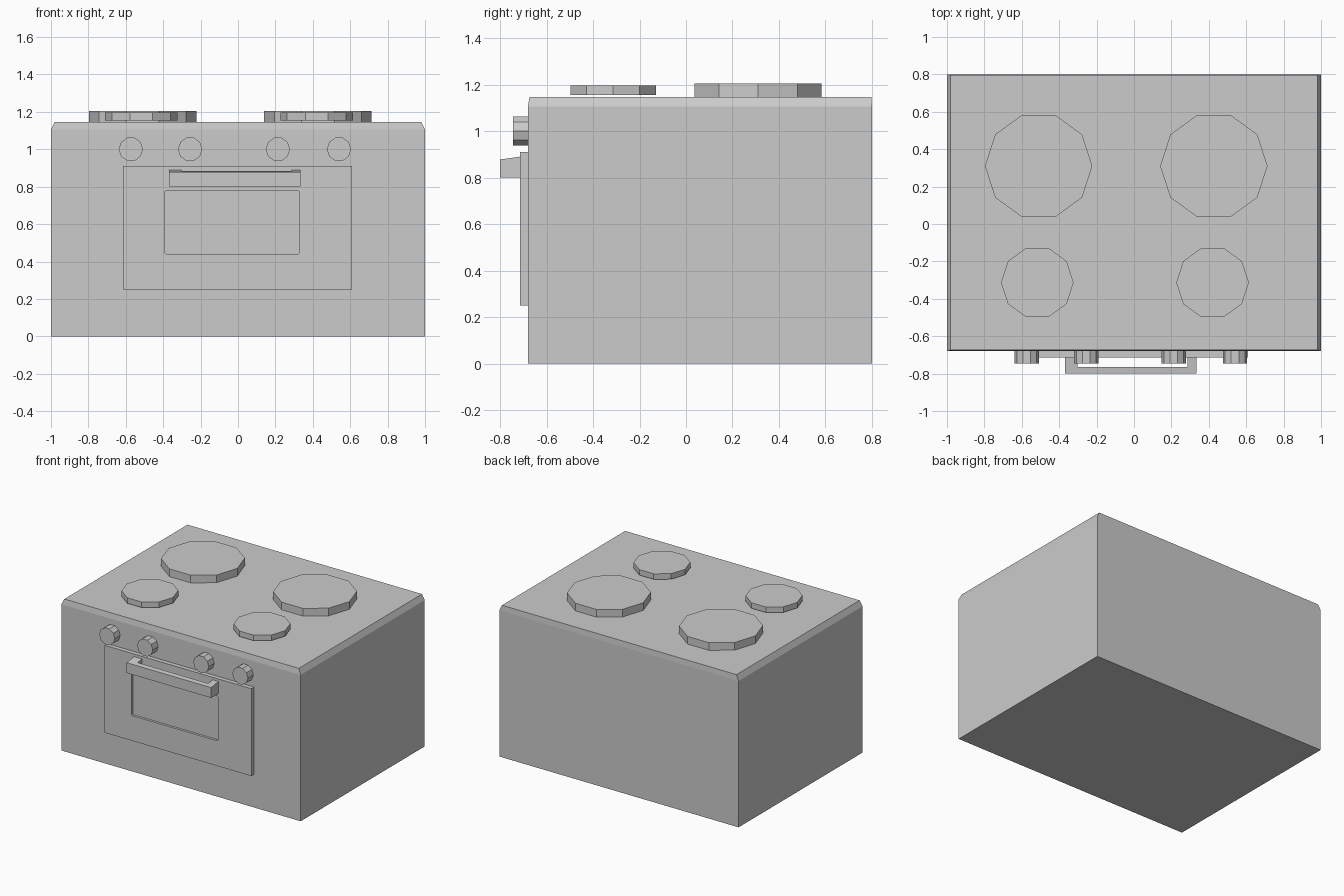
import bpy, bmesh, math
from mathutils import Matrix

if "Cube" in bpy.data.objects:
    bpy.data.objects.remove(bpy.data.objects["Cube"])


def new_object(name, bm):
    bmesh.ops.recalc_face_normals(bm, faces=bm.faces)
    mesh = bpy.data.meshes.new(name)
    bm.to_mesh(mesh)
    bm.free()
    obj = bpy.data.objects.new(name, mesh)
    bpy.context.collection.objects.link(obj)
    return obj


def prism(name, profile, z0, top):
    """Extrude an xy outline from z0 up to top(x, y)."""
    bm = bmesh.new()
    base = bm.faces.new([bm.verts.new((x, y, z0)) for x, y in profile])
    new = bmesh.ops.extrude_face_region(bm, geom=[base], use_keep_orig=True)["geom"]
    for v in new:
        if isinstance(v, bmesh.types.BMVert):
            v.co.z = top(v.co.x, v.co.y)
    return new_object(name, bm)


def box(name, lo, hi):
    (x0, y0, z0), (x1, y1, z1) = lo, hi
    return prism(name, [(x0, y0), (x1, y0), (x1, y1), (x0, y1)], z0, lambda x, y: z1)


def disc(name, radius, depth, centre, along_y=False):
    """Ten-sided disc with corners on the x axis."""
    bm = bmesh.new()
    bmesh.ops.create_cone(bm, cap_ends=True, segments=10, radius1=radius,
                          radius2=radius, depth=depth)
    # put a corner on +x whatever the primitive's starting angle
    v = bm.verts[:][0].co
    bmesh.ops.rotate(bm, verts=bm.verts,
                     matrix=Matrix.Rotation(-math.atan2(v.y, v.x), 3, 'Z'))
    if along_y:
        bmesh.ops.rotate(bm, verts=bm.verts, matrix=Matrix.Rotation(math.pi / 2, 3, 'X'))
    bmesh.ops.translate(bm, verts=bm.verts, vec=centre)
    return new_object(name, bm)


# Body: box with a narrow sloped rim around the top
bm = bmesh.new()
rings = [(1.0, -0.68, 0.80, 0.0), (1.0, -0.68, 0.80, 1.105), (0.98, -0.673, 0.797, 1.147)]
loops = [[bm.verts.new(p) for p in ((-w, a, z), (w, a, z), (w, b, z), (-w, b, z))]
         for w, a, b, z in rings]
for low, high in zip(loops, loops[1:]):
    for i in range(4):
        j = (i + 1) % 4
        bm.faces.new((low[i], low[j], high[j], high[i]))
bm.faces.new(loops[0][::-1])
bm.faces.new(loops[-1])
new_object("stove_body", bm)

# Hot plates
for side, xb, xf in (("left", -0.51, -0.517), ("right", 0.427, 0.42)):
    disc("back_burner_" + side, 0.287, 0.06, (xb, 0.31, 1.175))
    disc("front_burner_" + side, 0.194, 0.042, (xf, -0.313, 1.176))

# Control knobs
for i, x in enumerate((-0.573, -0.256, 0.213, 0.54)):
    disc(f"knob_{i + 1}", 0.065, 0.066, (x, -0.712, 1.0), along_y=True)

# Oven door with a shallow recessed window
door = box("oven_door", (-0.615, -0.713, 0.25), (0.61, -0.678, 0.91))
cutter = box("window_cutter", (-0.39, -0.75, 0.44), (0.33, -0.695, 0.78))
bm = bmesh.new()
bm.from_mesh(cutter.data)
corners = [e for e in bm.edges if abs(e.verts[0].co.y - e.verts[1].co.y) > 0.01]
bmesh.ops.bevel(bm, geom=corners, offset=0.007, segments=1, affect='EDGES')
bm.to_mesh(cutter.data)
bm.free()
cutter.hide_render = True
cutter.hide_set(True)
cut = door.modifiers.new("window", 'BOOLEAN')
cut.operation = 'DIFFERENCE'
cut.solver = 'EXACT'
cut.object = cutter

# Door handle: U outline whose top slopes up toward the door
prism("door_handle",
      [(-0.37, -0.713), (-0.37, -0.80), (0.335, -0.80), (0.335, -0.713),
       (0.287, -0.713), (0.287, -0.765), (-0.303, -0.765), (-0.303, -0.713)],
      0.80, lambda x, y: 0.878 + (y + 0.80) * 0.14)
